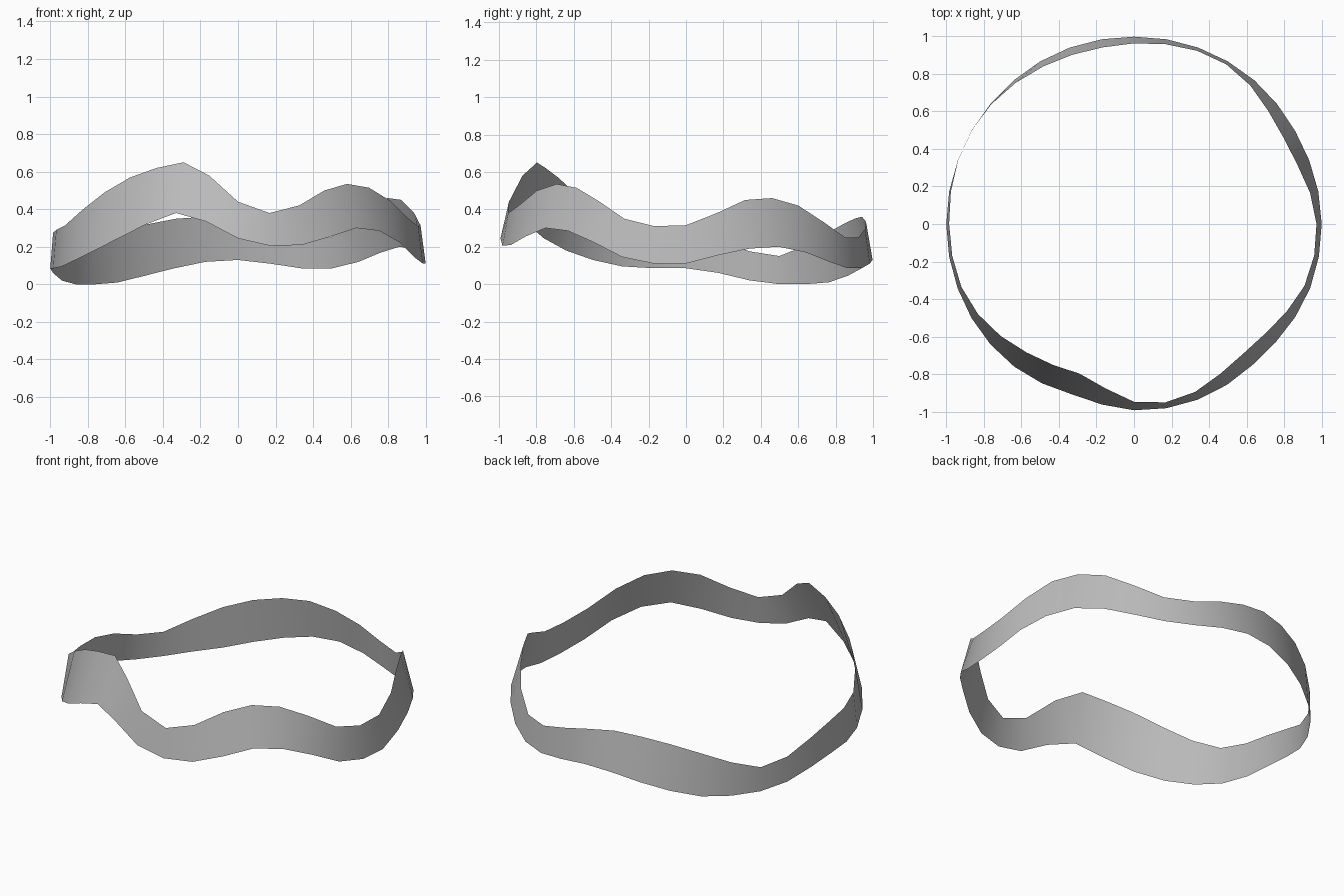
import bpy
import bmesh
import math

# Remove the default cube if present
default_cube = bpy.data.objects.get("Cube")
if default_cube:
    bpy.data.objects.remove(default_cube, do_unlink=True)

# Single plain colour
grey = bpy.data.materials.new("plain_grey")
grey.use_nodes = True
colour = (0.5, 0.5, 0.5, 1)
grey.diffuse_color = colour
grey.node_tree.nodes["Principled BSDF"].inputs["Base Color"].default_value = colour

# Edge heights in hundredths, evenly spaced counter-clockwise from +x
UPPER = [31.5, 38, 45, 46, 42, 33, 25, 25, 29.5, 33.5, 36, 35,
         32, 27, 20.5, 15, 17.5, 23.5, 27.5, 29, 31.5, 39.5, 49, 57,
         62, 65, 58, 44, 38, 42, 50, 53.5, 51.5, 44.5, 35, 31]
LOWER = [11, 15.5, 19, 20, 17, 12, 8.5, 8.5, 11, 13, 12, 8.5,
         4.5, 1, 0, 0, 2, 6, 8.5, 8.5, 9.5, 13, 18, 24.5,
         32, 38, 33.5, 24.5, 20.5, 21, 25.5, 30, 28.5, 22.5, 14.5, 11]


def edge_point(angle, height):
    """Place a point on a unit sphere whose equator is slightly tilted."""
    equator = 0.09 - 0.03 * math.cos(angle - math.radians(70))
    radius = math.sqrt(1 - (height - equator) ** 2)
    return radius * math.cos(angle), radius * math.sin(angle), height


def edge_loop(bm, heights):
    step = math.tau / len(heights)
    return [bm.verts.new(edge_point(i * step, h / 100))
            for i, h in enumerate(heights)]


# Wavy ribbon: a closed strip between the lower and upper edge loops
bm = bmesh.new()
lower = edge_loop(bm, LOWER)
upper = edge_loop(bm, UPPER)
count = len(lower)
for i in range(count):
    j = (i + 1) % count
    bm.faces.new((lower[i], lower[j], upper[j], upper[i]))

mesh = bpy.data.meshes.new("wavy_ribbon")
bm.to_mesh(mesh)
bm.free()
mesh.materials.append(grey)

ribbon = bpy.data.objects.new("wavy_ribbon", mesh)
bpy.context.collection.objects.link(ribbon)
for polygon in mesh.polygons:
    polygon.use_smooth = True
